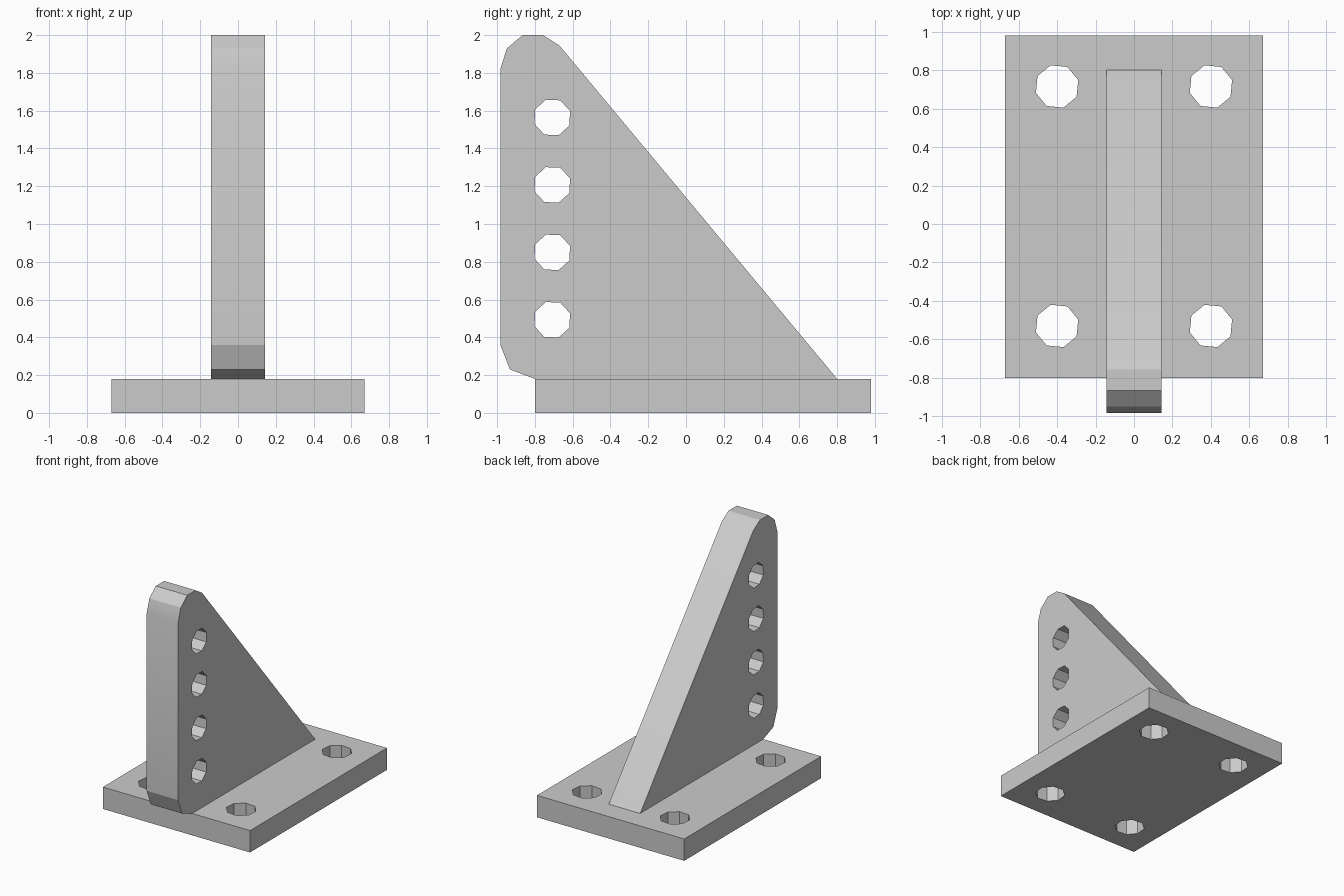
import bpy, bmesh
from math import cos, sin, radians

cube = bpy.data.objects.get("Cube")
if cube:
    bpy.data.objects.remove(cube, do_unlink=True)

grey = bpy.data.materials.new("plain grey")
grey.use_nodes = True
GREY = (0.6, 0.6, 0.6, 1)
grey.diffuse_color = GREY
grey.node_tree.nodes["Principled BSDF"].inputs["Base Color"].default_value = GREY


def add_prism(bm, outline, low, high, place):
    """Extrude a 2D outline from low to high; place maps (u, v, depth) to xyz."""
    base = bm.faces.new([bm.verts.new(place(u, v, low)) for u, v in outline])
    ext = bmesh.ops.extrude_face_region(bm, geom=[base])["geom"]
    shift = [b - a for a, b in zip(place(0, 0, low), place(0, 0, high))]
    bmesh.ops.translate(bm, vec=shift, verts=[g for g in ext if isinstance(g, bmesh.types.BMVert)])
    bmesh.ops.recalc_face_normals(bm, faces=bm.faces)


def make_object(name, outlines, low, high, place):
    bm = bmesh.new()
    for outline in outlines:
        add_prism(bm, outline, low, high, place)
    mesh = bpy.data.meshes.new(name)
    bm.to_mesh(mesh)
    bm.free()
    mesh.materials.append(grey)
    obj = bpy.data.objects.new(name, mesh)
    bpy.context.collection.objects.link(obj)
    return obj


def octagon(u, v, radius, turn):
    angles = [radians(turn + 45 * i) for i in range(8)]
    return [(u + radius * cos(a), v + radius * sin(a)) for a in angles]


def drill(obj, cutter):
    """Cut the holes, apply the result and drop the cutter."""
    mod = obj.modifiers.new("holes", "BOOLEAN")
    mod.operation = "DIFFERENCE"
    mod.solver = "EXACT"
    mod.object = cutter
    cutter.hide_render = True
    bpy.ops.object.select_all(action="DESELECT")
    bpy.context.view_layer.objects.active = obj
    obj.select_set(True)
    bpy.ops.object.modifier_apply(modifier=mod.name)
    bpy.data.objects.remove(cutter, do_unlink=True)
    bpy.ops.object.shade_smooth_by_angle(angle=radians(20))


def upright(u, v, d):
    return (u, v, d)


def sideways(u, v, d):
    return (d, u, v)


# Base plate with four bolt holes
plate_top = 0.18
plate = make_object("base_plate", [[(-0.67, -0.8), (0.67, -0.8), (0.67, 0.98), (-0.67, 0.98)]],
                    0, plate_top, upright)
bolt_holes = [octagon(x, y, 0.115, 17) for x in (-0.4, 0.4) for y in (-0.53, 0.715)]
drill(plate, make_object("bolt_hole_cutter", bolt_holes, -0.1, 0.3, upright))

# Upright triangular rib with rounded front corners and a column of holes
rib_outline = [(-0.8, plate_top), (0.8, plate_top), (-0.67, 1.945), (-0.757, 2.0), (-0.865, 2.0),
               (-0.948, 1.93), (-0.983, 1.82), (-0.983, 0.36), (-0.932, 0.23)]
rib = make_object("upright_rib", [rib_outline], -0.143, 0.143, sideways)
rib_holes = [octagon(-0.708, 0.493 + 0.357 * i, 0.1, 20) for i in range(4)]
drill(rib, make_object("rib_hole_cutter", rib_holes, -0.3, 0.3, sideways))
